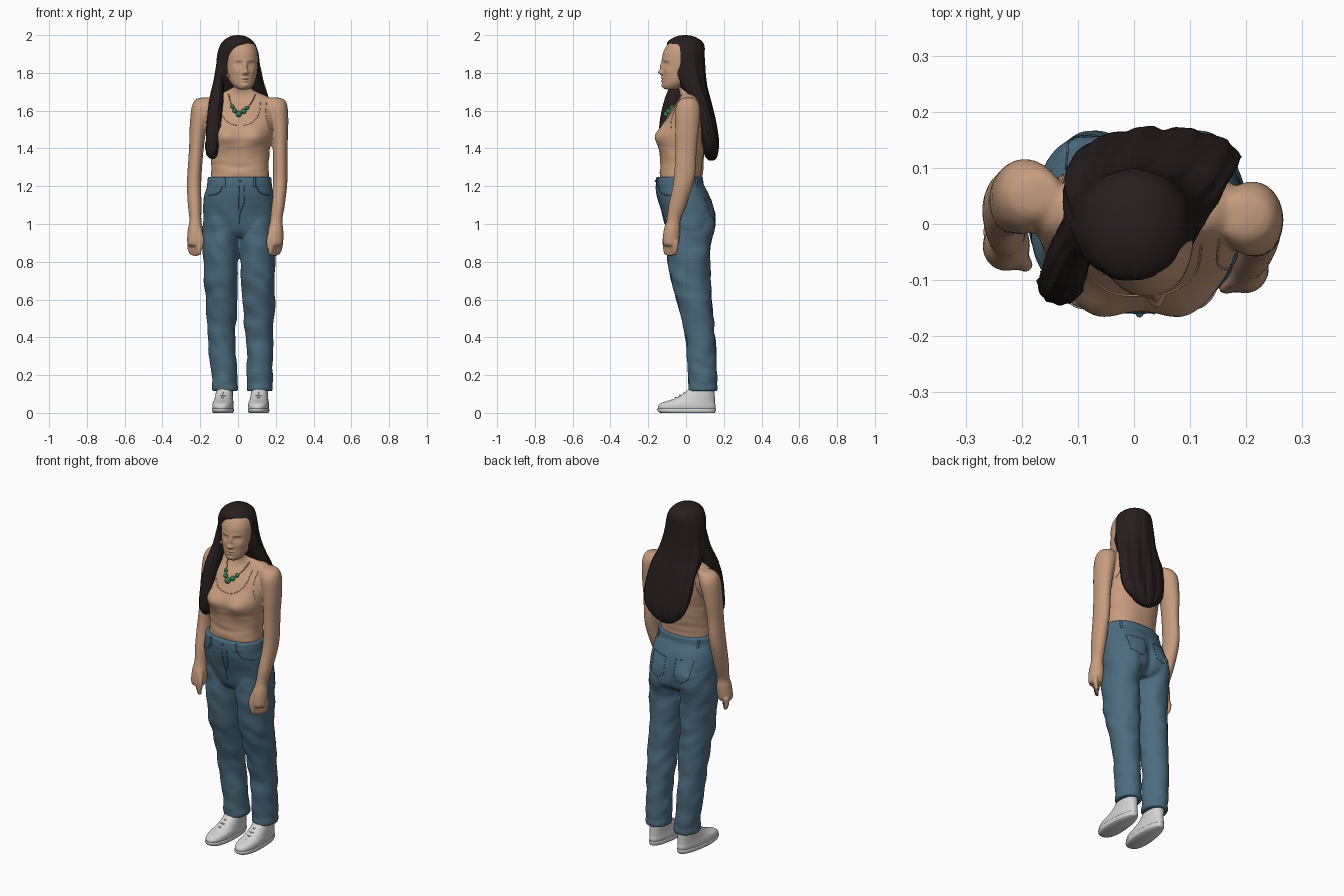
import bpy, bmesh, math
from mathutils import Vector, Matrix, noise


def material(name, rgb):
    m = bpy.data.materials.new(name)
    m.diffuse_color = (*rgb, 1)
    return m


SKIN = material("skin_tan", (0.57, 0.335, 0.21))
HAIR = material("hair_dark_brown", (0.021, 0.013, 0.013))
DENIM = material("denim_blue", (0.072, 0.15, 0.21))
WHITE = material("shoe_white", (0.66, 0.66, 0.66))
GREEN = material("bead_green", (0.03, 0.22, 0.10))
CHAIN = material("chain_bronze", (0.35, 0.2, 0.11))


def spline(a, b, c, d, t):
    return 0.5 * (2 * b + (c - a) * t + (2 * a - 5 * b + 4 * c - d) * t * t + (3 * b - a - 3 * c + d) * t ** 3)


def loft(bm, rings, seg=48, sub=6, e=2.0, warp=None):
    """Skin smooth elliptical rings (x, y, z, rx, ry) into a closed tube."""
    n, rows = len(rings), []
    for i in range(n - 1):
        four = [rings[max(0, min(n - 1, i + k))] for k in (-1, 0, 1, 2)]
        for s in range(sub + (i == n - 2)):
            x, y, z, rx, ry = [spline(*v, s / sub) for v in zip(*four)]
            row = []
            for j in range(seg):
                a = 2 * math.pi * j / seg
                ca, sa = math.cos(a), math.sin(a)
                p = Vector((x + rx * math.copysign(abs(ca) ** (2 / e), ca),
                            y + ry * math.copysign(abs(sa) ** (2 / e), sa), z))
                row.append(bm.verts.new(warp(p, Vector((x, y, z)), a) if warp else p))
            rows.append(row)
    for lo, hi in zip(rows, rows[1:]):
        for j in range(seg):
            k = (j + 1) % seg
            bm.faces.new((lo[j], lo[k], hi[k], hi[j]))
    bm.faces.new(rows[0][::-1])
    bm.faces.new(rows[-1])


def finish(name, bm, mat, voxel=0):
    bmesh.ops.recalc_face_normals(bm, faces=bm.faces)
    me = bpy.data.meshes.new(name)
    bm.to_mesh(me)
    bm.free()
    me.materials.append(mat)
    me.polygons.foreach_set("use_smooth", [True] * len(me.polygons))
    ob = bpy.data.objects.new(name, me)
    bpy.context.collection.objects.link(ob)
    if voxel:  # fuse overlapping parts into one skin
        r = ob.modifiers.new("fuse", 'REMESH')
        r.mode, r.voxel_size, r.use_smooth_shade = 'VOXEL', voxel, True
        s = ob.modifiers.new("soften", 'SMOOTH')
        s.factor, s.iterations = 0.5, 3
    return ob


def tube(name, pts, r, mat):
    cu = bpy.data.curves.new(name, 'CURVE')
    cu.dimensions, cu.bevel_depth, cu.bevel_resolution, cu.use_fill_caps = '3D', r, 2, True
    sp = cu.splines.new('POLY')
    sp.points.add(len(pts) - 1)
    for q, p in zip(sp.points, pts):
        q.co = (*p, 1)
    cu.materials.append(mat)
    ob = bpy.data.objects.new(name, cu)
    bpy.context.collection.objects.link(ob)
    return ob


def bead(name, p, r, mat):
    bm = bmesh.new()
    bmesh.ops.create_uvsphere(bm, u_segments=16, v_segments=10, radius=r, matrix=Matrix.Translation(p))
    finish(name, bm, mat)


def on_surface(ob, pts, side=-1, steps=6):
    """Project a smooth (x, z) path onto the front (-1) or back (1) of an object."""
    ev, out, n = ob.evaluated_get(bpy.context.evaluated_depsgraph_get()), [], len(pts)
    for i in range(n - 1):
        four = [pts[max(0, min(n - 1, i + k))] for k in (-1, 0, 1, 2)]
        for s in range(steps + (i == n - 2)):
            x, z = [spline(*v, s / steps) for v in zip(*four)]
            hit, loc, *_ = ev.ray_cast(Vector((x, side * 2, z)), Vector((0, -side, 0)))
            if hit:
                out.append(loc)
    return out


def bump(p, bumps):
    return sum(a * math.exp(-((p.x - x) / sx) ** 2 - ((p.z - z) / sz) ** 2) for x, z, sx, sz, a in bumps)


# body: torso with neck, arms and hands
def torso_warp(p, c, a):
    if p.y < c.y:
        p.y += bump(p, [(-0.07, 1.465, 0.06, 0.055, -0.03), (0.093, 1.465, 0.06, 0.055, -0.03)])
    if p.z < 1.42:
        p += (p - c).normalized() * 0.006 * noise.noise(Vector((p.x * 7, p.y * 7, p.z * 35)))
    return p


body = bmesh.new()
loft(body, [(.01, -.03, 1.21, .155, .105), (.01, -.03, 1.26, .153, .108), (.01, -.025, 1.33, .152, .112),
            (.012, -.022, 1.42, .16, .122), (.012, -.018, 1.47, .17, .126), (.012, -.0, 1.54, .182, .116),
            (.012, .014, 1.60, .19, .098), (.012, .022, 1.645, .186, .07), (.013, .022, 1.675, .145, .056),
            (.014, .02, 1.70, .088, .054), (.016, .012, 1.73, .06, .058), (.016, .0, 1.77, .055, .062)],
     e=2.3, warp=torso_warp)
ARM = [(.185, .015, 1.67, .025, .022), (.197, .013, 1.657, .05, .046), (.209, .01, 1.61, .055, .066),
       (.221, .005, 1.5, .045, .063), (.223, 0, 1.4, .039, .057), (.224, -.005, 1.28, .038, .057),
       (.222, -.018, 1.2, .038, .053), (.212, -.045, 1.1, .036, .047), (.203, -.066, 1.02, .032, .037),
       (.2, -.074, .97, .04, .044), (.198, -.08, .91, .042, .044), (.197, -.082, .885, .036, .036)]
DIGITS = [[(.2 + .017 * k, -.08 + .019 * k, .91, .014, .014), (.198 + .016 * k, -.082 + .018 * k, .87, .0135, .013),
           (.19 + .014 * k, -.082 + .016 * k, .828 + .006 * abs(k), .01, .01)] for k in (-1.5, -.5, .5, 1.5)]
DIGITS.append([(.182, -.097, .98, .014, .014), (.165, -.112, .92, .014, .013), (.162, -.112, .872, .01, .01)])
for side in (1, -1):
    def placed(r):
        x, y, z, rx, ry = r
        return r if side > 0 else (-x + 0.02 - 0.05 * (1.66 - z) / 0.75, y + 0.04, z, rx, ry)
    for chain in [ARM] + DIGITS:
        loft(body, [placed(r) for r in chain], seg=24)
torso = finish("body", body, SKIN, 0.007)

# head with modelled face, turned a little to one side
FACE = [(0, 1.803, .012, .013, -.021), (0, 1.835, .009, .022, -.013), (0, 1.773, .018, .006, -.006),
        (0, 1.758, .016, .006, -.006), (0, 1.765, .02, .002, .003), (0, 1.733, .018, .012, -.006)]
for s in (-1, 1):
    FACE += [(s * .012, 1.80, .007, .007, -.008), (s * .034, 1.846, .019, .012, .012), (s * .034, 1.845, .013, .006, -.006),
             (s * .032, 1.868, .02, .006, -.003), (s * .05, 1.81, .018, .018, -.004)]
TURN = Matrix.Translation((.012, 0, 0)) @ Matrix.Rotation(math.radians(12), 4, 'Z')


def face_warp(p, c, a):
    if p.y < c.y:
        p.y += bump(p, FACE) * min(1, (c.y - p.y) / 0.04)
    return TURN @ p


bm = bmesh.new()
loft(bm, [(0, -.08, 1.712, .015, .02), (0, -.081, 1.717, .034, .038), (0, -.07, 1.73, .05, .056),
          (0, -.058, 1.75, .064, .07), (0, -.04, 1.78, .076, .089), (0, -.03, 1.82, .083, .099),
          (0, -.025, 1.87, .087, .103), (0, -.023, 1.91, .085, .098), (0, -.015, 1.95, .072, .083),
          (0, -.01, 1.973, .045, .055), (0, -.01, 1.98, .01, .01)], seg=128, sub=12, warp=face_warp)
finish("head", bm, SKIN)


# hair: long mass down the back and one lock over the shoulder, parted over the forehead
def hair_warp(p, c, a):
    w = min(1, (2.0 - c.z) / 0.3)
    p = p + (p - c).normalized() * .004 * w * (math.sin(11 * a + 5 * p.z) + .6 * math.sin(23 * a - 8 * p.z))
    if p.y < c.y and p.z > 1.8:
        p.y += bump(p, [(.024, 1.9, .042, .036, .035)])
    return p


bm = bmesh.new()
loft(bm, [(0, -.005, 2.0, .01, .012), (0, -.005, 1.992, .045, .05), (0, -.006, 1.968, .08, .09),
          (0, -.004, 1.94, .097, .102), (0, -.002, 1.9, .109, .099), (0, .005, 1.85, .114, .094),
          (.003, .012, 1.8, .121, .09), (.006, .03, 1.75, .129, .078), (.012, .05, 1.7, .139, .067),
          (.02, .076, 1.65, .145, .054), (.035, .105, 1.55, .148, .049), (.045, .124, 1.45, .14, .047),
          (.045, .132, 1.39, .11, .039), (.038, .135, 1.35, .055, .026), (.035, .135, 1.335, .02, .01)],
     seg=96, warp=hair_warp)
loft(bm, [(-.088, -.01, 1.86, .025, .04), (-.103, -.022, 1.76, .026, .05), (-.114, -.055, 1.67, .036, .055),
          (-.125, -.092, 1.57, .038, .042), (-.13, -.108, 1.46, .039, .036), (-.138, -.106, 1.38, .032, .03),
          (-.135, -.1, 1.345, .012, .012)], seg=40, warp=hair_warp)
finish("hair", bm, HAIR, 0.006)


# jeans: hips, two legs, waistband and turned hems
def denim_warp(p, c, a):
    if p.y > c.y and p.z > .85:
        p.y += bump(p, [(-.085, 1.03, .065, .075, .018), (.1, 1.03, .065, .075, .016), (.008, 1.0, .016, .12, -.012)])
    w = .009 if p.z < 1.1 else .004
    return p + (p - c).normalized() * w * noise.noise(Vector((p.x * 13 + p.z * 5, p.y * 11 + p.z * 8, p.z * 12)))


bm = bmesh.new()
loft(bm, [(.008, .02, .93, .15, .09), (.008, .02, .97, .188, .122), (.006, .01, 1.05, .191, .136),
          (.006, -.015, 1.15, .185, .138), (.008, -.035, 1.22, .166, .124), (.008, -.036, 1.25, .162, .12)],
     e=2.3, warp=denim_warp)
loft(bm, [(.008, -.034, 1.205, .172, .127), (.008, -.034, 1.25, .168, .124)], e=2.3, sub=3)
LEGS = {1: [(.1, .1), (.103, .104), (.107, .111), (.113, .115), (.115, .115)],
        -1: [(-.09, -.091), (-.092, -.091), (-.089, -.087), (-.087, -.087), (-.077, -.068)]}
SHAPE = [(.015, 1.06, .085, .12), (.016, .97, .094, .124), (.012, .87, .095, .117), (.022, .72, .092, .107),
         (.034, .65, .087, .099), (.046, .58, .083, .091), (.064, .48, .077, .083), (.076, .38, .073, .078),
         (.087, .24, .069, .076), (.09, .115, .066, .075)]
for s, xs in LEGS.items():
    cx = [x for pair in xs for x in pair]
    loft(bm, [(x, y, z, rx, ry) for x, (y, z, rx, ry) in zip(cx, SHAPE)], warp=denim_warp)
    loft(bm, [(cx[-1], .09, .115, .068, .077), (cx[-1], .09, .145, .068, .077)], sub=3)
jeans = finish("jeans", bm, DENIM, 0.007)

# shoes with soles and laces, ankles inside the hems
for s, x in ((1, .115), (-1, -.070)):
    spin = Matrix.Translation((x, .09, 0)) @ Matrix.Rotation(math.radians(-3 if s > 0 else -5), 4, 'Z') @ Matrix.Translation((0, -.09, 0))
    turn = lambda p, c, a: spin @ Vector((p.x * (1 + .9 * (-p.y)), p.y, p.z))
    bm = bmesh.new()
    loft(bm, [(0, .003, .015, .05, .15), (0, .004, .035, .054, .153), (0, .012, .053, .053, .142),
              (0, .038, .07, .05, .115), (0, .064, .095, .048, .088), (0, .085, .13, .046, .066)], e=2.3, warp=turn)
    loft(bm, [(0, .008, 0, .05, .145), (0, .004, .008, .055, .153), (0, .003, .02, .055, .156),
              (0, .003, .024, .052, .152)], e=2.3, sub=3, warp=turn)
    finish("shoe", bm, WHITE)
    for k in range(4):
        y, z = -.078 + .023 * k, .067 + .013 * k
        tube("shoe_lace", [spin @ Vector((t * .026, y + .012 * abs(t), z - .012 * t * t)) for t in (-1, -.5, 0, .5, 1)],
             .004, WHITE)
    bm = bmesh.new()
    loft(bm, [(x, .1, .1, .038, .045), (x, .1, .18, .038, .045)], seg=24, sub=2)
    finish("ankle", bm, SKIN)

# tank top seams, lying on the body
bpy.context.view_layer.update()
tube("neckline_hem", on_surface(torso, [(-.095, 1.65), (-.085, 1.58), (-.045, 1.535), (.012, 1.522),
                                        (.07, 1.535), (.11, 1.58), (.12, 1.65)]), .002, SKIN)
for s in (-1, 1):
    for y in (-1, 1):
        tube("armhole_hem", on_surface(torso, [(.012 + s * .14, 1.65), (.012 + s * .137, 1.58), (.012 + s * .158, 1.5)], y),
             .002, SKIN)

# jeans seams, pockets, belt loops and button
tube("fly_seam", on_surface(jeans, [(.035, 1.2), (.033, 1.12), (.008, 1.05)]), .0025, DENIM)
tube("centre_seam", on_surface(jeans, [(.005, 1.2), (.006, 1.1), (.008, 1.0)]), .0025, DENIM)
for s in (-1, 1):
    tube("front_pocket", on_surface(jeans, [(.008 + s * .09, 1.2), (.008 + s * .11, 1.165), (.008 + s * .165, 1.15)]), .003, DENIM)
    pocket = [(.03, 1.13), (.13, 1.14), (.125, 1.04), (.08, 1.01), (.035, 1.03), (.03, 1.13)]
    pts = [p for a, b in zip(pocket, pocket[1:])
           for p in on_surface(jeans, [(.008 + s * a[0], a[1]), (.008 + s * b[0], b[1])], 1)]
    tube("back_pocket", pts, .002, DENIM)
    for x, side in ((.08, -1), (.13, 1)):
        tube("belt_loop", on_surface(jeans, [(.008 + s * x, 1.195), (.008 + s * x, 1.245)], side), .006, DENIM)
for p in on_surface(jeans, [(.01, 1.228), (.01, 1.228)], steps=1)[:1]:
    bead("button", p, .007, DENIM)

# necklace and earring
tube("necklace_chain", on_surface(torso, [(-.05, 1.69), (-.035, 1.635), (.004, 1.582), (.045, 1.61), (.075, 1.65), (.092, 1.685)]),
     .003, CHAIN)
for x, z, r in ((-.03, 1.622, .011), (-.018, 1.60, .012), (.004, 1.582, .016), (.03, 1.597, .014), (.048, 1.614, .011)):
    for p in on_surface(torso, [(x, z), (x, z)], steps=1)[:1]:
        bead("necklace_bead", p + Vector((0, -r * .5, 0)), r, GREEN)
bead("earring", TURN @ Vector((-.082, -.066, 1.785)), .009, CHAIN)
